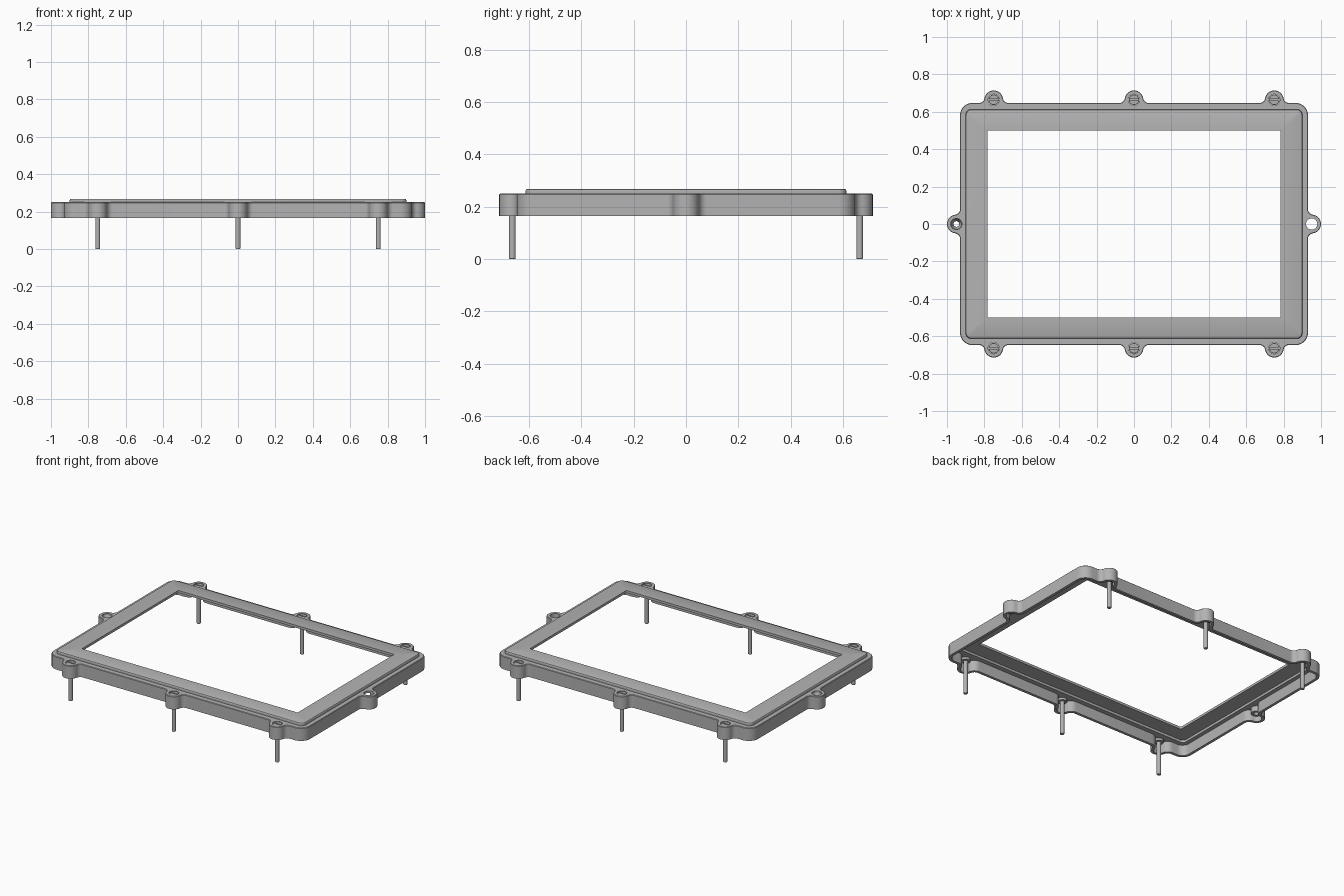
import bpy, bmesh
from math import pi, sin, cos, sqrt, atan2

cube = bpy.data.objects.get("Cube")
if cube:
    bpy.data.objects.remove(cube, do_unlink=True)

grey = bpy.data.materials.new("plain_grey")
grey.use_nodes = True
grey.diffuse_color = (0.45, 0.45, 0.45, 1)
grey.node_tree.nodes["Principled BSDF"].inputs["Base Color"].default_value = grey.diffuse_color

HX, HY = 0.93, 0.647          # frame half sizes
BOTTOM, TOP, PANEL_TOP = 0.165, 0.25, 0.268
SCREW_X, SCREW_Y, EAR_X = (-0.75, 0, 0.75), 0.664, 0.95
LUG_R, FILLET_R = 0.05, 0.03


def arc(cx, cy, r, a0, a1, n):
    return [(cx + r * cos(a0 + (a1 - a0) * i / n), cy + r * sin(a0 + (a1 - a0) * i / n))
            for i in range(n + 1)]


def lug(u, d, t):
    """Rounded lug with fillets, as (along edge, outward) points, shrunk by t."""
    R, r = LUG_R - t, FILLET_R + t
    s = sqrt((R + r) ** 2 - (FILLET_R - d) ** 2)
    a = atan2(d - FILLET_R, s)
    return (arc(u - s, FILLET_R, r, -pi / 2, a, 8)
            + arc(u, d, R, pi + a, -a, 20)[1:-1]
            + arc(u + s, FILLET_R, r, pi - a, 1.5 * pi, 8))


def rounded_rect(hx, hy, r, n=8):
    pts = []
    for k, (sx, sy) in enumerate([(1, -1), (1, 1), (-1, 1), (-1, -1)]):
        pts += arc(sx * (hx - r), sy * (hy - r), r, (k - 1) * pi / 2, k * pi / 2, n)
    return pts


def frame_outline(t=0.0):
    """Rounded rectangle with four lugged edges, going round from the front."""
    corners = rounded_rect(HX - t, HY - t, 0.065 - t)
    pts = []
    for k in range(4):
        long_edge = k % 2 == 0
        half = HY if long_edge else HX
        places = SCREW_X if long_edge else (0,)
        d = (SCREW_Y - HY) if long_edge else (EAR_X - HX)
        c, s = cos(k * pi / 2), sin(k * pi / 2)
        for u in places:
            for x, out in lug(u, d, t):
                y = -half - out
                pts.append((x * c - y * s, x * s + y * c))
        pts += corners[k * 9:k * 9 + 9]
    return pts


def finish(bm, name):
    bmesh.ops.recalc_face_normals(bm, faces=bm.faces)
    mesh = bpy.data.meshes.new(name)
    bm.to_mesh(mesh)
    bm.free()
    mesh.materials.append(grey)
    ob = bpy.data.objects.new(name, mesh)
    bpy.context.collection.objects.link(ob)
    return ob


def loft(name, rings, closed=False):
    """Skin a list of (outline, z); capped, or joined end to start when closed."""
    bm = bmesh.new()
    loops = [[bm.verts.new((x, y, z)) for x, y in pts] for pts, z in rings]
    pairs = list(zip(loops, loops[1:])) + ([(loops[-1], loops[0])] if closed else [])
    for a, b in pairs:
        for i in range(len(a)):
            j = (i + 1) % len(a)
            bm.faces.new((a[i], a[j], b[j], b[i]))
    if not closed:
        bm.faces.new(loops[0])
        bm.faces.new(loops[-1])
    return finish(bm, name)


def circle(x, y, r, n=32):
    return arc(x, y, r, 0, 2 * pi, n)[:-1]


def cut(ob, cutter):
    cutter.hide_render = True
    mod = ob.modifiers.new("cut", "BOOLEAN")
    mod.operation, mod.solver, mod.object = "DIFFERENCE", "EXACT", cutter
    bpy.context.view_layer.objects.active = ob
    bpy.ops.object.modifier_apply(modifier=mod.name)
    bpy.data.objects.remove(cutter, do_unlink=True)


def smooth(ob):
    bpy.ops.object.select_all(action="DESELECT")
    ob.select_set(True)
    bpy.context.view_layer.objects.active = ob
    bpy.ops.object.shade_smooth_by_angle(angle=pi / 6)


# Hollow frame with lugs
screws = [(x, y) for x in SCREW_X for y in (-SCREW_Y, SCREW_Y)]
ears = [(-EAR_X, 0), (EAR_X, 0)]
frame = loft("frame", [(frame_outline(), BOTTOM), (frame_outline(), TOP - 0.003),
                       (frame_outline(0.003), TOP)])
inner = frame_outline(0.018)
cut(frame, loft("cavity", [(inner, 0.1), (inner, 0.236)]))
opening = rounded_rect(0.885, 0.598, 0.025)
cut(frame, loft("panel_opening", [(opening, 0.1), (opening, 0.4)]))
for x, y in screws + ears:
    hole = circle(x, y, 0.03)
    cut(frame, loft("hole", [(hole, 0.1), (hole, 0.4)]))
smooth(frame)

# Raised face panel around the window
window = rounded_rect(0.783, 0.5, 0.006)
edge = rounded_rect(0.9, 0.613, 0.03)
panel = loft("face_panel", [
    (window, 0.252), (opening, 0.252), (opening, 0.24), (edge, 0.24), (edge, 0.261),
    (rounded_rect(0.897, 0.61, 0.027), 0.266), (rounded_rect(0.892, 0.605, 0.022), PANEL_TOP),
    (window, PANEL_TOP)], closed=True)
smooth(panel)

# Slotted screws
for i, (x, y) in enumerate(screws):
    screw = loft(f"screw_{i + 1}", [
        (circle(x, y, 0.011), 0), (circle(x, y, 0.013), 0.003), (circle(x, y, 0.013), 0.222),
        (circle(x, y, 0.028), 0.222), (circle(x, y, 0.028), 0.246), (circle(x, y, 0.026), 0.248)])
    slot = [(x - 0.04, y - 0.004), (x + 0.04, y - 0.004), (x + 0.04, y + 0.004), (x - 0.04, y + 0.004)]
    cut(screw, loft("slot", [(slot, 0.238), (slot, 0.3)]))
    smooth(screw)

# Tapered bush in the hole of one side lug
bush = loft("bush", [(circle(-EAR_X, 0, r), z) for r, z in
                     ((0.032, 0.2), (0.015, 0.2), (0.015, 0.21), (0.029, 0.24), (0.032, 0.24))], closed=True)
smooth(bush)
